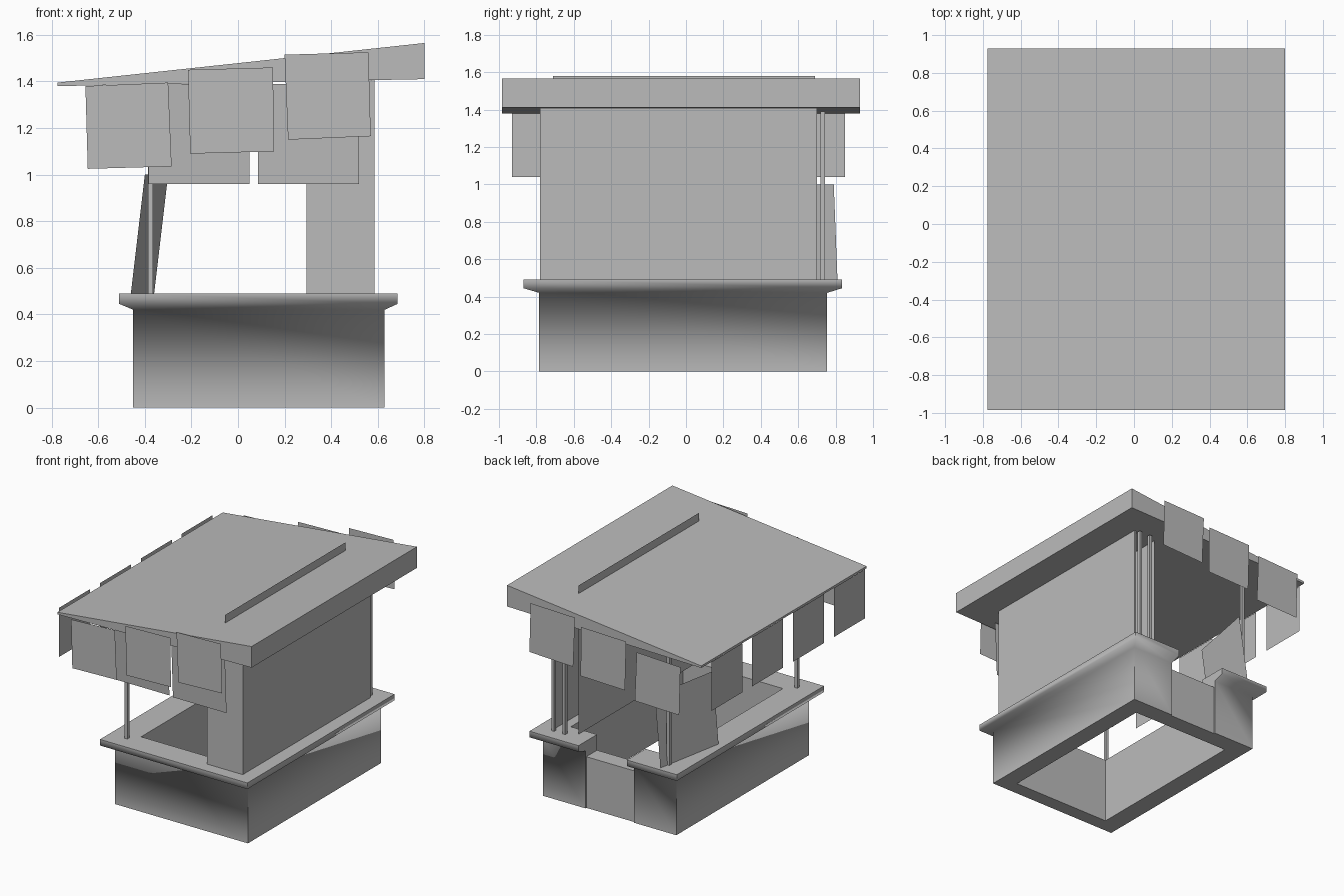
import bpy, bmesh
from math import radians

cube = bpy.data.objects.get("Cube")
if cube:
    bpy.data.objects.remove(cube)

grey = bpy.data.materials.new("plain grey")
grey.use_nodes = True
grey.diffuse_color = (0.5, 0.5, 0.5, 1)
grey.node_tree.nodes["Principled BSDF"].inputs["Base Color"].default_value = (0.5, 0.5, 0.5, 1)


def make(name, verts, faces, smooth=None):
    mesh = bpy.data.meshes.new(name)
    mesh.from_pydata(verts, [], faces)
    bm = bmesh.new()
    bm.from_mesh(mesh)
    bmesh.ops.recalc_face_normals(bm, faces=bm.faces)
    bm.to_mesh(mesh)
    bm.free()
    mesh.materials.append(grey)
    obj = bpy.data.objects.new(name, mesh)
    bpy.context.collection.objects.link(obj)
    if smooth:
        bpy.ops.object.select_all(action='DESELECT')
        obj.select_set(True)
        bpy.context.view_layer.objects.active = obj
        bpy.ops.object.shade_smooth_by_angle(angle=radians(smooth))
    return obj


def sweep(name, rings, smooth=None):
    """Skin a closed cross-section: each ring runs the length of the part."""
    n, m = len(rings[0]), len(rings)
    faces = [(i * n + j, i * n + j + 1, (i + 1) % m * n + j + 1, (i + 1) % m * n + j)
             for i in range(m) for j in range(n - 1)]
    faces += [tuple(i * n + e for i in range(m)) for e in (0, n - 1)]
    return make(name, [v for r in rings for v in r], faces, smooth)


def box(name, x0, x1, y0, y1, z0, z1):
    return sweep(name, [[(x, y0, z), (x, y1, z)]
                        for x, z in ((x0, z0), (x1, z0), (x1, z1), (x0, z1))])


def sheet(name, corners):
    return make(name, corners, [(0, 1, 2, 3)])


# Counter: a hollow base with a flared lip, open at the back for the gate
GATE = (-0.106, 0.287)


def c_path(x0, x1, y0, y1, z):
    return [(GATE[1], y1, z), (x1, y1, z), (x1, y0, z),
            (x0, y0, z), (x0, y1, z), (GATE[0], y1, z)]


wall = (-0.45, 0.63, -0.785, 0.755)
lip = (-0.51, 0.685, -0.87, 0.835)
inner = (-0.31, 0.5, -0.68, 0.62)
sweep("counter", [c_path(*wall, 0), c_path(*wall, 0.42), c_path(*lip, 0.445),
                  c_path(*lip, 0.49), c_path(*inner, 0.49), c_path(*inner, 0)], 80)
box("gate", *GATE, 0.62, 0.745, 0, 0.375)

# Sloping wedge roof
sweep("roof", [[(x, -0.985, z), (x, 0.93, z)] for x, z in
               ((-0.775, 1.38), (0.8, 1.41), (0.8, 1.565), (-0.775, 1.395))])

# Tall wall on the high side, its front return, and the inner board above the roof
box("side_wall", 0.57, 0.585, -0.78, 0.70, 0.49, 1.41)
box("front_return_wall", 0.295, 0.57, -0.78, -0.765, 0.49, 1.405)
sheet("inner_board", [(0.39, -0.71, 0.49), (0.39, 0.69, 0.49),
                      (0.39, 0.69, 1.58), (0.39, -0.71, 1.58)])

# Posts
for i, (x, y) in enumerate(((-0.375, -0.75), (-0.375, 0.732), (0.47, 0.732), (0.56, 0.732))):
    box(f"post_{i + 1}", x - 0.011, x + 0.011, y - 0.012, y + 0.012, 0.49, 1.39)

# Cloth squares hung along the front and back, slightly crooked
squares = (((-0.655, 1.38), (-0.3, 1.395), (-0.285, 1.035), (-0.645, 1.025)),
           ((-0.215, 1.45), (0.15, 1.46), (0.155, 1.10), (-0.205, 1.09)),
           ((0.2, 1.515), (0.56, 1.525), (0.57, 1.165), (0.215, 1.15)))
for side, y in (("front", -0.998), ("back", 1.0)):
    for i, square in enumerate(squares):
        sheet(f"{side}_cloth_{i + 1}", [(x, y, z) for x, z in square])

# Cloth squares along the low side
for i in range(4):
    y = -0.93 + i * 0.473
    sheet(f"side_cloth_{i + 1}", [(-0.8, y, 1.04), (-0.8, y + 0.36, 1.04),
                                  (-0.8, y + 0.36, 1.4), (-0.8, y, 1.4)])

# Tilted shutters under the front eave
for i, (x0, x1, lean) in enumerate(((-0.385, 0.05, 0.03), (0.085, 0.52, 0.02))):
    sheet(f"front_shutter_{i + 1}", [(x0, -0.895 + lean, 0.96), (x1, -0.895 + lean, 0.96),
                                     (x1, -0.895, 1.39), (x0, -0.895, 1.39)])

# Leaning board standing on the counter at the back corner
sheet("leaning_board", [(-0.36, 0.81, 0.49), (-0.46, 0.28, 0.49),
                        (-0.40, 0.26, 1.0), (-0.30, 0.79, 1.0)])
